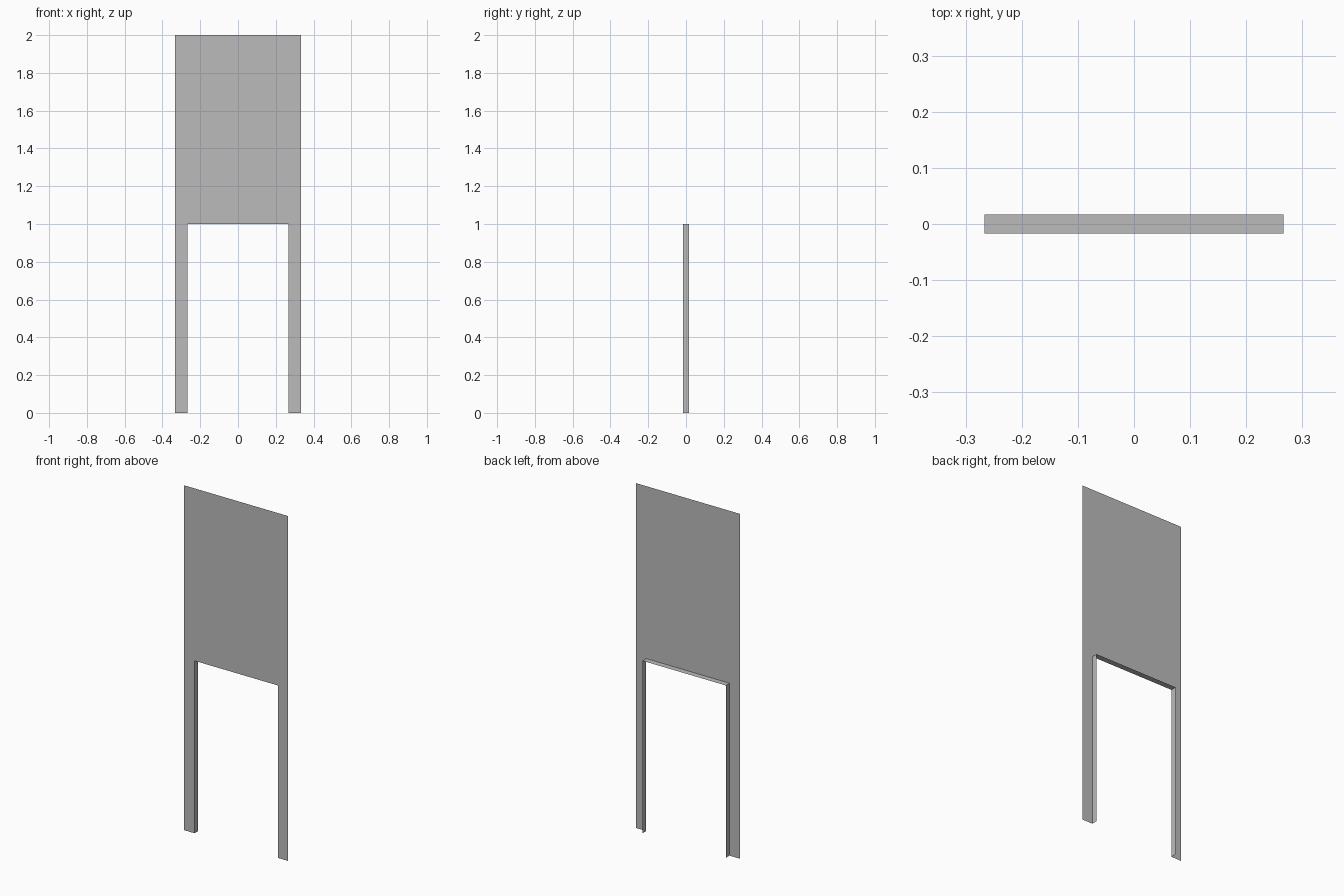
import bpy, bmesh

if "Cube" in bpy.data.objects:
    bpy.data.objects.remove(bpy.data.objects["Cube"])

HALF_W, HALF_OPEN = 0.333, 0.267     # wall and doorway half widths
DOOR_H, WALL_H = 1.0, 2.0
FRONT, BACK = -0.017, 0.017          # wall sheet and rear edge of the lining

grey = bpy.data.materials.new("plain_grey")
grey.diffuse_color = (0.5, 0.5, 0.5, 1)
grey.use_nodes = True
grey.node_tree.nodes["Principled BSDF"].inputs["Base Color"].default_value = grey.diffuse_color


def make_object(name, bm):
    mesh = bpy.data.meshes.new(name)
    bm.to_mesh(mesh)
    bm.free()
    mesh.materials.append(grey)
    obj = bpy.data.objects.new(name, mesh)
    bpy.context.collection.objects.link(obj)
    return obj


# Thin wall sheet with an open doorway
wall_outline = [(-HALF_W, 0), (-HALF_OPEN, 0), (-HALF_OPEN, DOOR_H),
                (HALF_OPEN, DOOR_H), (HALF_OPEN, 0), (HALF_W, 0),
                (HALF_W, WALL_H), (-HALF_W, WALL_H)]
bm = bmesh.new()
bm.faces.new([bm.verts.new((x, FRONT, z)) for x, z in wall_outline])
make_object("wall_sheet", bm)

# Doorway lining: two jambs and a lintel running back from the wall
bm = bmesh.new()
path = wall_outline[1:5]
front = [bm.verts.new((x, FRONT, z)) for x, z in path]
back = [bm.verts.new((x, BACK, z)) for x, z in path]
for i in range(3):
    bm.faces.new((front[i], front[i + 1], back[i + 1], back[i]))
# Lining faces point into the opening
bm.normal_update()
for f in bm.faces:
    c = f.calc_center_median()
    if f.normal.x * -c.x + f.normal.z * (0.5 - c.z) < 0:
        f.normal_flip()
make_object("doorway_lining", bm)
